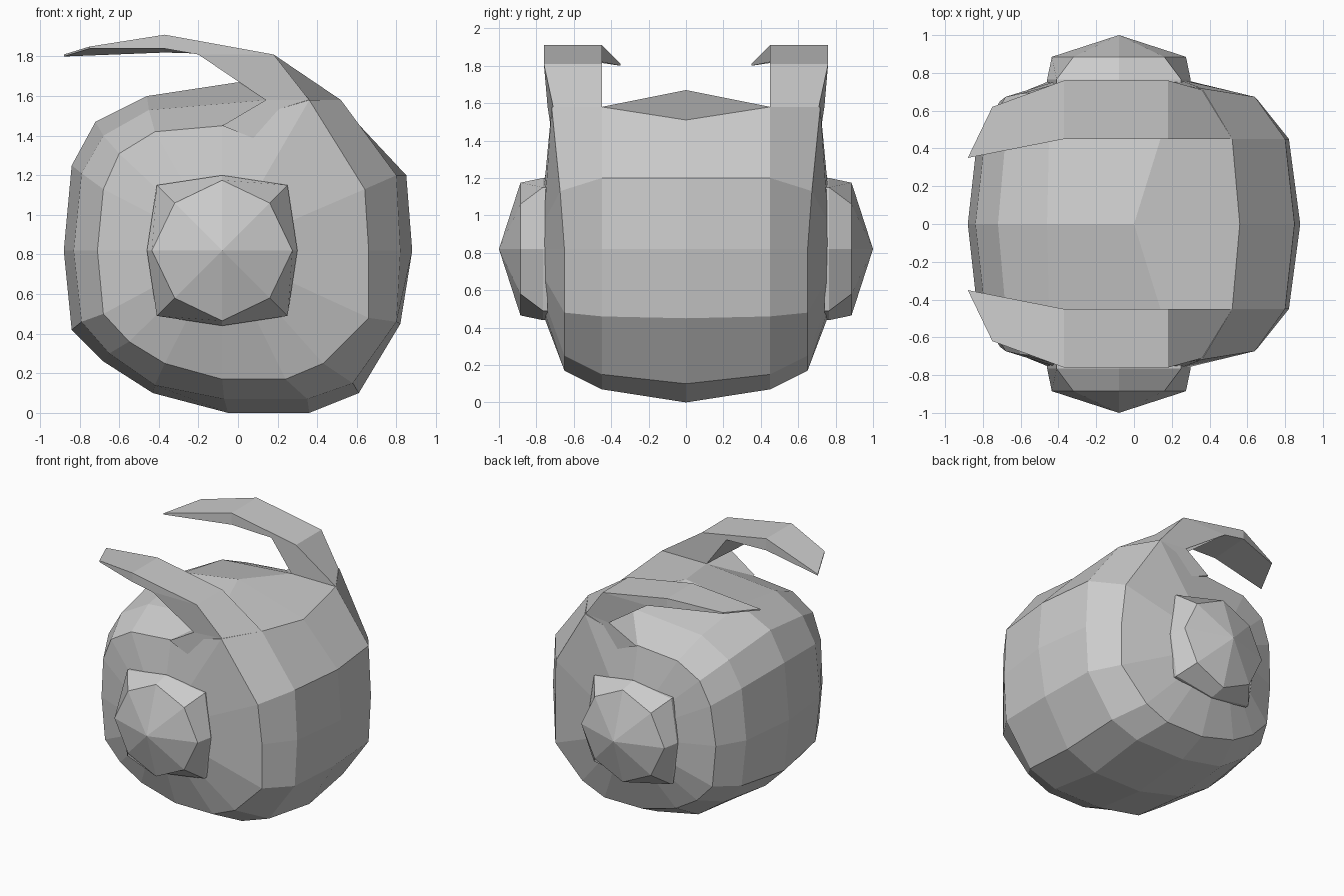
import bpy
import bmesh
from mathutils import Vector

# Remove the default object
default = bpy.data.objects.get("Cube")
if default:
    bpy.data.objects.remove(default, do_unlink=True)

# Single plain material
grey = bpy.data.materials.new("plain_grey")
grey.use_nodes = True
colour = (0.6, 0.6, 0.6, 1)
grey.diffuse_color = colour
grey.node_tree.nodes["Principled BSDF"].inputs["Base Color"].default_value = colour


def loft(name, rings, cap_start=False, cap_end=False, apex=None):
    """Bridge closed rings of points into a flat-shaded skin mirrored across y."""
    bm = bmesh.new()
    loops = [[bm.verts.new(p) for p in ring] for ring in rings]
    count = len(loops[0])
    for a, b in zip(loops, loops[1:]):
        for i in range(count):
            j = (i + 1) % count
            bm.faces.new((a[i], a[j], b[j], b[i]))
    if cap_start:
        bm.faces.new(list(reversed(loops[0])))
    if cap_end:
        bm.faces.new(loops[-1])
    if apex:
        tip = bm.verts.new(apex)
        for i in range(count):
            bm.faces.new((loops[-1][i], loops[-1][(i + 1) % count], tip))
    bmesh.ops.recalc_face_normals(bm, faces=bm.faces)
    # An open shell is oriented so that its outermost face looks outwards
    centre = sum((v.co for v in bm.verts), Vector()) / len(bm.verts)
    outward = sum((f.calc_center_median() - centre).dot(f.normal) for f in bm.faces)
    if outward < 0:
        bmesh.ops.reverse_faces(bm, faces=bm.faces)
    mesh = bpy.data.meshes.new(name)
    bm.to_mesh(mesh)
    bm.free()
    mesh.materials.append(grey)
    obj = bpy.data.objects.new(name, mesh)
    bpy.context.collection.objects.link(obj)
    mirror = obj.modifiers.new("mirror", 'MIRROR')
    mirror.use_axis = (False, True, False)
    mirror.use_clip = True
    return obj


# Body profiles (x, z): middle, shoulder and side rings
middle = [(.56, 1.51), (.85, 1.2), (.88, .82), (.82, .45), (.61, .1),
          (.36, 0), (-.05, 0), (-.43, .1), (-.68, .26), (-.84, .42),
          (-.88, .82), (-.84, 1.25), (-.72, 1.47), (-.46, 1.6), (0, 1.67)]
shoulder = [(.52, 1.58), (.8, 1.2), (.82, .82), (.8, .46), (.58, .15),
            (.35, .07), (-.07, .07), (-.42, .14), (-.65, .3), (-.79, .46),
            (-.83, .82), (-.79, 1.21), (-.68, 1.4), (-.45, 1.53), (.14, 1.58)]
side = [(.36, 1.58), (.64, 1.13), (.66, .82), (.66, .48), (.43, .25),
        (.24, .17), (-.08, .17), (-.37, .25), (-.55, .36), (-.68, .5),
        (-.71, .82), (-.68, 1.13), (-.6, 1.31), (-.42, 1.42), (-.08, 1.45)]

EYE_X, EYE_Z = -.08, .82


def side_depth(z):
    """The side edge flares outwards towards the top."""
    return .65 + max(0, z - .9) * .1


def towards_eye(x, z, radius=.36):
    """Pull a side point in to a circle around the eye."""
    d = Vector((x - EYE_X, z - EYE_Z)).normalized() * radius
    return (EYE_X + d.x, .76, EYE_Z + d.y)


loft("body", [
    [(x, 0, z) for x, z in middle],
    [(x, .45, z) for x, z in shoulder],
    [(x, side_depth(z), z) for x, z in side],
    [towards_eye(x, z) for x, z in side],
], cap_end=True)

# Eyes: eight-sided collars closed by a shallow cone
SPOKES = [(1, 0), (1, 1), (0, 1), (-1, 1), (-1, 0), (-1, -1), (0, -1), (1, -1)]


def eye_ring(straight, diagonal, depth):
    ring = []
    for sx, sz in SPOKES:
        r = diagonal if sx and sz else straight
        ring.append((EYE_X + sx * r, depth, EYE_Z + sz * r))
    return ring


loft("eyes", [
    eye_ring(.38, .33, .74),
    eye_ring(.38, .33, .765),
    eye_ring(.355, .24, .885),
], apex=(EYE_X, 1, EYE_Z))

# Horns: sections ordered top outer, top inner, bottom inner, bottom outer
IN, OUT = .45, .76
loft("horns", [
    [(.36, .71, 1.58), (.52, IN, 1.58), (.14, IN, 1.58), (.14, .74, 1.58)],
    [(.18, OUT, 1.81), (.18, IN, 1.81), (-.03, IN, 1.81), (-.2, OUT, 1.81)],
    [(-.37, OUT, 1.91), (-.37, IN, 1.91), (-.37, IN, 1.82), (-.37, OUT, 1.84)],
    [(-.75, .62, 1.85), (-.88, .35, 1.81), (-.88, .35, 1.8), (-.75, .62, 1.84)],
], cap_start=True, cap_end=True)

# Side webs joining the horn roots to the body
loft("horn_roots", [
    [(.36, .71, 1.58), (.14, .74, 1.58), (.14, IN, 1.58), (.52, IN, 1.58)],
    [(.3, .73, 1.3), (-.08, .72, 1.45), (-.08, IN, 1.45), (.4, IN, 1.3)],
], cap_start=True, cap_end=True)
